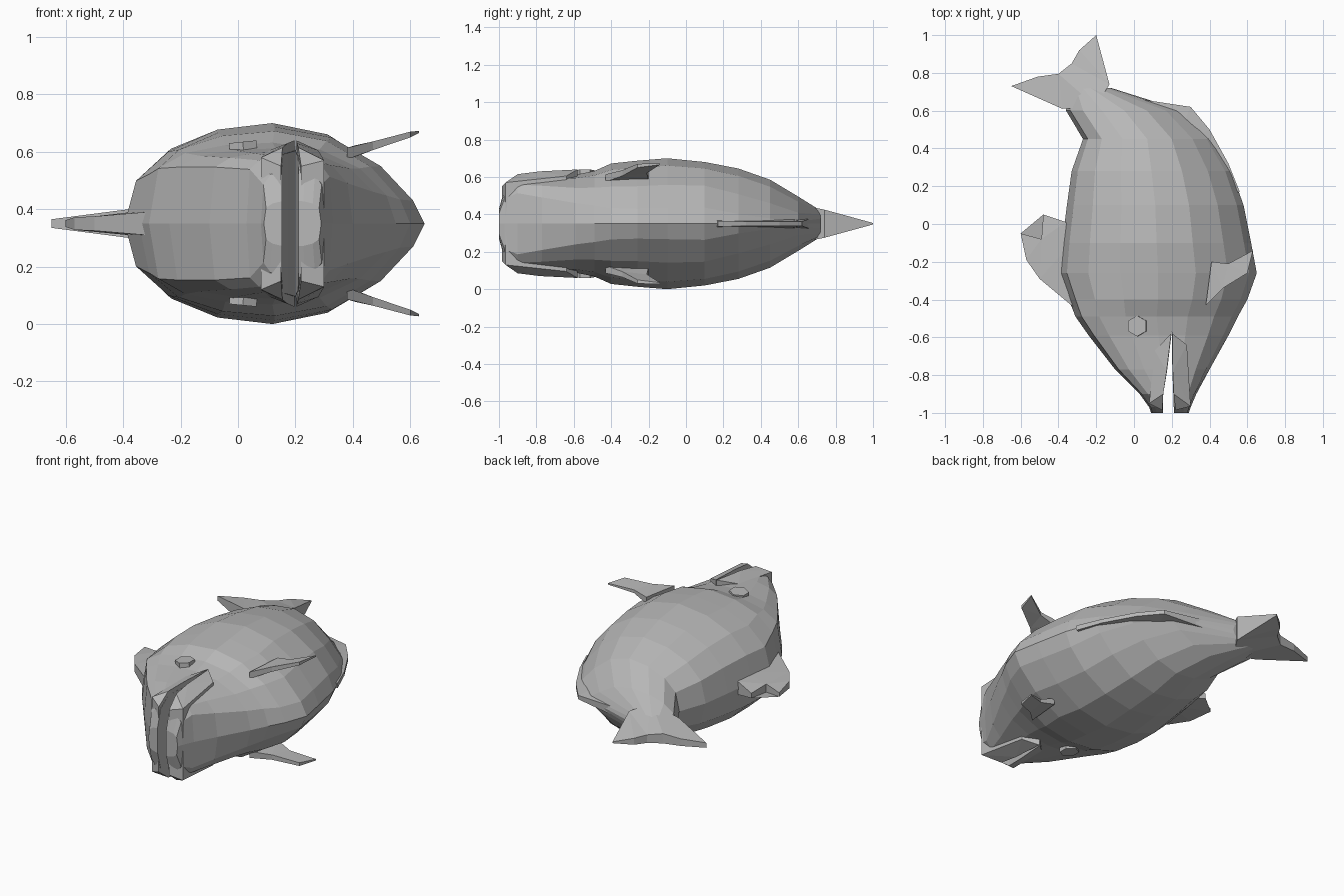
import bpy, bmesh, math

if "Cube" in bpy.data.objects:
    bpy.data.objects.remove(bpy.data.objects["Cube"])

MID = 0.35  # height of the symmetry plane; the fish lies on its side

grey = bpy.data.materials.new("fish grey")
grey.use_nodes = True
grey.diffuse_color = (0.48, 0.48, 0.48, 1)
grey.node_tree.nodes["Principled BSDF"].inputs["Base Color"].default_value = (0.48, 0.48, 0.48, 1)


def finish(name, bm):
    bmesh.ops.recalc_face_normals(bm, faces=bm.faces)
    mesh = bpy.data.meshes.new(name)
    bm.to_mesh(mesh)
    bm.free()
    mesh.materials.append(grey)
    obj = bpy.data.objects.new(name, mesh)
    bpy.context.collection.objects.link(obj)
    return obj


def bridge(bm, a, b):
    n = len(a)
    for i in range(n):
        j = (i + 1) % n
        bm.faces.new((a[i], a[j], b[j], b[i]))


def plate(name, outline, rise=lambda x: 0):
    """Flat part from (x, y, half thickness) points, lifted by rise(x)."""
    bm = bmesh.new()
    top, low = [[bm.verts.new((x, y, MID + rise(x) + s * t)) for x, y, t in outline] for s in (1, -1)]
    bridge(bm, top, low)
    caps = [bm.faces.new(top), bm.faces.new(low[::-1])]
    bmesh.ops.triangulate(bm, faces=caps)
    return finish(name, bm)


def ring(bm, y, back, belly, half, p_back, p_belly, steps=8):
    """Cross-section with its own bluntness on the back and belly sides."""
    right = []
    for i in range(steps + 1):
        a = math.pi * i / steps
        p = p_back if i <= steps / 2 else p_belly
        w = half * max(math.sin(a), 0) ** p if 0 < i < steps else 0
        right.append((back + (belly - back) * (1 - math.cos(a)) / 2, w))
    loop = right + [(x, -w) for x, w in right[-2:0:-1]]
    return [bm.verts.new((x, y, MID + w)) for x, w in loop]


# Body: y, back edge, belly edge, half width, bluntness of back and belly
stations = [
    (-1.0, 0.09, 0.29, 0.08, 0.4, 0.4),
    (-0.97, 0.08, 0.30, 0.19, 0.35, 0.35),
    (-0.90, 0.03, 0.33, 0.24, 0.25, 0.4),
    (-0.77, -0.10, 0.40, 0.25, 0.25, 0.6),
    (-0.59, -0.24, 0.50, 0.262, 0.3, 0.9),
    (-0.49, -0.31, 0.55, 0.282, 0.4, 1.1),
    (-0.40, -0.345, 0.60, 0.322, 0.65, 1.4),
    (-0.26, -0.395, 0.65, 0.337, 0.85, 1.5),
    (-0.10, -0.38, 0.62, 0.35, 0.85, 1.5),
    (0.10, -0.355, 0.58, 0.33, 0.85, 1.4),
    (0.28, -0.33, 0.515, 0.295, 0.85, 1.8),
    (0.45, -0.27, 0.41, 0.235, 0.8, 2.2),
    (0.60, -0.36, 0.26, 0.145, 0.9, 2.6),
    (0.72, -0.34, -0.12, 0.07, 1, 1),
]
bm = bmesh.new()
rings = [ring(bm, *s) for s in stations]
for a, b in zip(rings, rings[1:]):
    bridge(bm, a, b)
bm.faces.new(rings[0])
bm.faces.new(rings[-1][::-1])
body = finish("body", bm)

# Mouth cleft cut into the snout
cutter = plate("mouth_cutter", [(0.2, -0.57, 0.5), (0.175, -0.78, 0.5), (0.155, -0.9, 0.5), (0.15, -1.1, 0.5),
                                (0.215, -1.1, 0.5), (0.208, -0.9, 0.5), (0.203, -0.78, 0.5)])
cutter.hide_render = True
cut = body.modifiers.new("mouth", 'BOOLEAN')
cut.operation = 'DIFFERENCE'
cut.object = cutter
bpy.context.view_layer.objects.active = body
bpy.ops.object.modifier_apply(modifier=cut.name)
bpy.data.objects.remove(cutter)

# Lips along both edges of the cleft
plate("upper_lip", [(0.08, -0.95, 0.23), (0.15, -0.985, 0.2), (0.155, -0.9, 0.265), (0.173, -0.78, 0.28),
                    (0.197, -0.58, 0.29), (0.11, -0.67, 0.255)])
plate("lower_lip", [(0.3, -0.965, 0.22), (0.22, -0.985, 0.2), (0.21, -0.9, 0.265), (0.205, -0.78, 0.28),
                    (0.203, -0.58, 0.29), (0.28, -0.64, 0.255)])

# Fins on the symmetry plane
plate("dorsal_fin", [(-0.32, -0.44, 0.04), (-0.5, -0.29, 0.025), (-0.57, -0.19, 0.022), (-0.6, -0.05, 0.012),
                     (-0.49, -0.08, 0.025), (-0.48, 0.05, 0.015), (-0.36, 0.01, 0.04), (-0.33, -0.1, 0.045)])
plate("anal_fin", [(0.56, 0.17, 0.015), (0.5, 0.32, 0.012), (0.4, 0.5, 0.012), (0.3, 0.62, 0.012),
                   (-0.03, 0.67, 0.03), (-0.1, 0.6, 0.08), (0.2, 0.4, 0.05), (0.45, 0.14, 0.03)])
plate("tail_fin", [(-0.65, 0.73, 0.015), (-0.51, 0.78, 0.022), (-0.4, 0.795, 0.03), (-0.33, 0.85, 0.025),
                   (-0.29, 0.92, 0.02), (-0.2, 1.0, 0.004),
                   (-0.13, 0.74, 0.075), (-0.2, 0.62, 0.1), (-0.38, 0.61, 0.05)])

# Paired pectoral fins and eyes
for side, s in (("left", -1), ("right", 1)):
    plate(side + "_pectoral_fin",
          [(0.38, -0.43, 0.02), (0.47, -0.34, 0.015), (0.6, -0.26, 0.01), (0.63, -0.14, 0.004),
           (0.5, -0.21, 0.01), (0.41, -0.2, 0.02)],
          lambda x: s * (0.25 + 0.3 * (x - 0.4)))
    bpy.ops.mesh.primitive_cylinder_add(vertices=6, radius=0.055, depth=0.07,
                                        location=(0.02, -0.54, MID + s * 0.25),
                                        rotation=(0, -s * 0.1, 0))
    eye = bpy.context.object
    eye.name = side + "_eye"
    eye.data.materials.append(grey)
